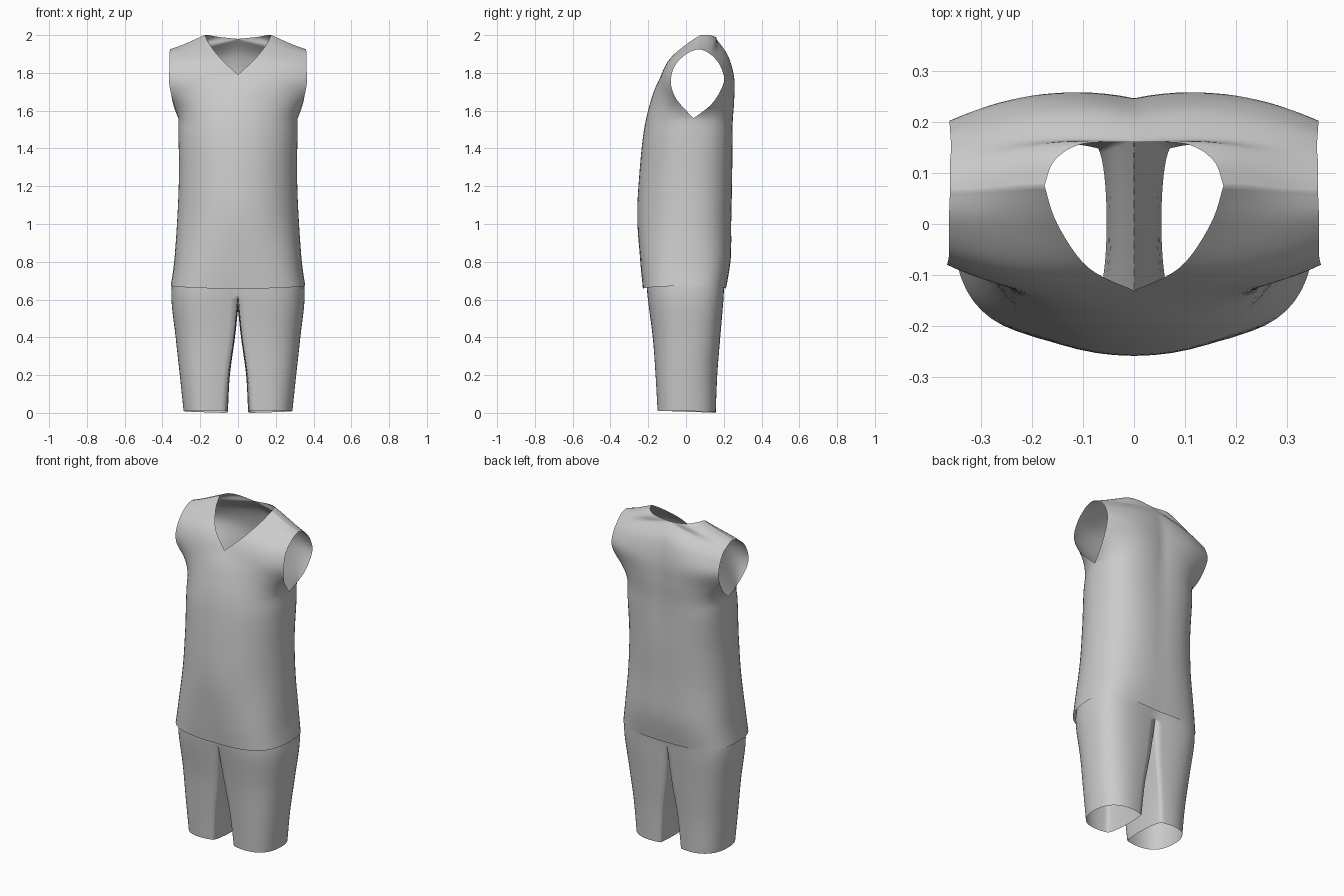
import bpy, bmesh
from mathutils import Vector

if "Cube" in bpy.data.objects:
    bpy.data.objects.remove(bpy.data.objects["Cube"])

STEPS, COLS = 6, 16


def spline(pts, breaks=()):
    """Catmull-Rom through tuples, with hard corners at the break indices."""
    cuts = [0, *breaks, len(pts) - 1]
    out = [tuple(pts[0])]
    for a, b in zip(cuts, cuts[1:]):
        for i in range(a, b):
            quad = [pts[max(i - 1, a)], pts[i], pts[i + 1], pts[min(i + 2, b)]]
            for s in range(1, STEPS + 1):
                t = s / STEPS
                out.append(tuple(
                    0.5 * (2 * q + (r - p) * t + (2 * p - 5 * q + 4 * r - w) * t * t
                           + (3 * q - p - 3 * r + w) * t ** 3)
                    for p, q, r, w in zip(*quad)))
    return out


def panel(bm, start, end, tangents, cut_a=(), cut_b=()):
    """Cloth panel: each row is a Bezier from the start edge to the end edge."""
    tangents = [(*t, 0)[:5] for t in tangents]
    rows = list(zip(spline(start, cut_a), spline(end, cut_b), spline(tangents)))
    for side in (1, -1):
        grid = []
        for c, s, (a, b, d, e, dz) in rows:
            p0, p3 = Vector(c), Vector(s)
            h = (p3.z - p0.z) / 3
            p1, p2 = p0 + Vector((a, b, h + dz)), p3 + Vector((d, e, dz - h))
            line = []
            for j in range(COLS + 1):
                t = j / COLS
                u = 1 - t
                p = p0 * u ** 3 + p1 * 3 * u * u * t + p2 * 3 * u * t * t + p3 * t ** 3
                line.append(bm.verts.new((p.x * side, p.y, p.z)))
            grid.append(line)
        for r0, r1 in zip(grid, grid[1:]):
            for j in range(COLS):
                bm.faces.new((r0[j], r0[j + 1], r1[j + 1], r1[j]))


def finish(bm, name):
    bmesh.ops.remove_doubles(bm, verts=bm.verts, dist=0.0004)
    bmesh.ops.recalc_face_normals(bm, faces=bm.faces)
    mesh = bpy.data.meshes.new(name)
    bm.to_mesh(mesh)
    bm.free()
    for p in mesh.polygons:
        p.use_smooth = True
    ob = bpy.data.objects.new(name, mesh)
    bpy.context.collection.objects.link(ob)
    return ob


# Sleeveless shirt: side seams run from hem to armpit, then split around the armhole
seam = [(.356, .02, .675), (.338, .02, .8), (.322, .02, 1.02),
        (.313, .02, 1.25), (.316, .04, 1.56)]
shoulder = (.36, .065, 1.925)
neck = (.175, .075, 2.0)
shirt = bmesh.new()

# Front with V neck
front_mid = [(0, -.225, .655), (0, -.241, .8), (0, -.258, 1.03), (0, -.248, 1.25),
             (0, -.222, 1.5), (0, -.178, 1.68), (0, -.13, 1.79),
             (.09, -.085, 1.875), (.15, 0, 1.95), neck]
front_arm = seam + [(.347, -.05, 1.66), (.365, -.08, 1.75), (.362, -.058, 1.84),
                    (.362, .01, 1.905), shoulder]
front_tan = [(.27, -.02, 0, -.2), (.25, -.01, 0, -.19), (.21, 0, 0, -.155), (.2, 0, 0, -.14),
             (.19, 0, 0, -.14), (.15, 0, -.06, -.07), (.14, -.01, -.1, -.05),
             (.09, -.01, -.09, -.03), (.07, 0, -.07, -.01), (.06, 0, -.08, 0)]
panel(shirt, front_mid, front_arm, front_tan, (6,), (4,))

# Back with shallow neck scoop
back_mid = [(0, .21, .655), (0, .236, .82), (0, .238, 1.03), (0, .242, 1.25),
            (0, .24, 1.5), (0, .245, 1.66), (0, .243, 1.78), (0, .215, 1.9),
            (0, .16, 1.98), (.1, .157, 1.99), (.155, .125, 2.0), neck]
back_arm = seam + [(.345, .14, 1.64), (.36, .2, 1.75), (.36, .185, 1.83),
                   (.358, .15, 1.88), (.36, .12, 1.905), (.36, .09, 1.92), shoulder]
back_tan = [(.25, .01, 0, .17), (.24, .01, 0, .16), (.21, .015, 0, .15), (.21, .02, 0, .15),
            (.2, .03, 0, .15), (.16, .035, -.06, .08), (.15, .028, -.1, .05),
            (.14, .025, -.1, .03), (.12, .01, -.1, .02), (.08, .01, -.08, .01),
            (.065, 0, -.08, .005), (.06, 0, -.08, 0)]
panel(shirt, back_mid, back_arm, back_tan, (8,), (4,))
finish(shirt, "sleeveless_shirt")

# Shorts: waist hidden under the shirt, centre seam forks at row 2 into two legs
side = [(.3, .02, 1.05), (.318, .02, .85), (.353, .015, .64),
        (.33, .01, .4), (.308, 0, .2), (.288, 0, .01)]
fork_front = [(0, -.235, 1.05), (0, -.222, .85), (0, -.195, .63),
              (.022, -.165, .4), (.052, -.15, .2), (.07, -.14, .012)]
fork_back = [(0, .225, 1.05), (0, .218, .85), (0, .185, .63),
             (.022, .168, .4), (.052, .155, .2), (.07, .148, 0)]
front_leg = [(.2, 0, 0, -.16), (.22, -.015, 0, -.18), (.22, -.035, 0, -.19),
             (.18, -.035, 0, -.165), (.14, -.032, 0, -.15), (.12, -.03, 0, -.14)]
back_leg = [(a, -b, d, -e) for a, b, d, e in front_leg]
inner_leg = [(0, .09, 0, -.09, -.11), (-.008, .06, -.008, -.06),
             (-.012, .05, -.012, -.05), (-.022, .04, -.022, -.04)]
shorts = bmesh.new()
panel(shorts, fork_front, side, front_leg, (2,))
panel(shorts, fork_back, side, back_leg, (2,))
panel(shorts, fork_front[2:], fork_back[2:], inner_leg)
finish(shorts, "shorts")
